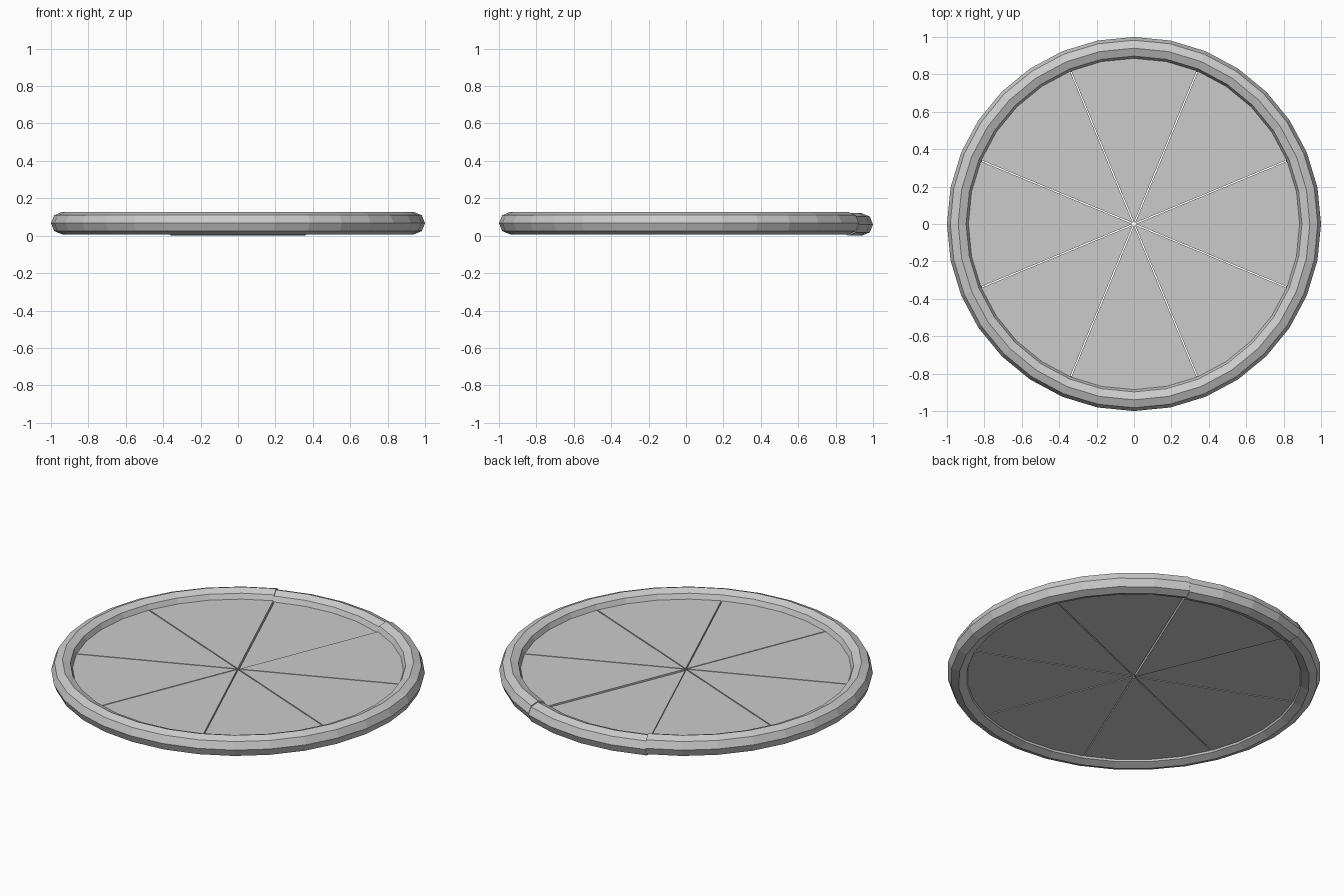
import bpy
import bmesh
import math
from mathutils import Vector

STEP = math.tau / 32      # rim facet angle
SLICE = math.tau / 8      # angle of one floor panel
MID_Z = 0.067             # height of the rim centre line
DROP = 0.007              # the back section sits slightly lower
HALF_GAP = 0.003

old = bpy.data.objects.get("Cube")
if old:
    bpy.data.objects.remove(old, do_unlink=True)

grey = bpy.data.materials.new("plain_grey")
grey.use_nodes = True
grey.diffuse_color = (0.6, 0.6, 0.6, 1)
grey.node_tree.nodes["Principled BSDF"].inputs["Base Color"].default_value = grey.diffuse_color


def finish(name, bm):
    bmesh.ops.recalc_face_normals(bm, faces=bm.faces)
    mesh = bpy.data.meshes.new(name)
    bm.to_mesh(mesh)
    bm.free()
    mesh.materials.append(grey)
    obj = bpy.data.objects.new(name, mesh)
    bpy.context.collection.objects.link(obj)
    return obj


def rim(name, start, steps, z):
    """Octagonal tube swept along part of the circle, with capped ends."""
    bm = bmesh.new()
    rings = []
    for i in range(steps + 1):
        a = start + i * STEP
        ring = []
        for k in range(8):
            t = k * math.tau / 8
            r = 0.94 + 0.06 * math.cos(t)
            ring.append(bm.verts.new((r * math.cos(a), r * math.sin(a), z + 0.06 * math.sin(t))))
        rings.append(ring)
    for a, b in zip(rings, rings[1:]):
        for k in range(8):
            n = (k + 1) % 8
            bm.faces.new((a[k], a[n], b[n], b[k]))
    bm.faces.new(rings[0])
    bm.faces.new(rings[-1])
    return finish(name, bm)


def panel(name, middle, low, high):
    """Wedge of the floor, moved outward to leave a thin gap to its neighbours."""
    bm = bmesh.new()
    shift = Vector((math.cos(middle), math.sin(middle), 0)) * HALF_GAP / math.sin(SLICE / 2)
    points = [Vector((0, 0, low))]
    for i in range(5):
        a = middle - SLICE / 2 + i * STEP
        points.append(Vector((0.893 * math.cos(a), 0.893 * math.sin(a), low)))
    base = bm.faces.new([bm.verts.new(p + shift) for p in points])
    top = bmesh.ops.extrude_face_region(bm, geom=[base], use_keep_orig=True)["geom"]
    up = [v for v in top if isinstance(v, bmesh.types.BMVert)]
    bmesh.ops.translate(bm, verts=up, vec=(0, 0, high - low))
    return finish(name, bm)


# Rim: the long section and the lower back section
rim("rim_main", math.radians(112.5), 28, MID_Z)
rim("rim_back", math.radians(67.5), 4, MID_Z - DROP)

# Floor: eight wedge panels, the back one lowered with its rim
for i in range(8):
    z = -DROP if i == 2 else 0
    panel(f"floor_panel_{i + 1}", i * SLICE, 0.035 + z, 0.08 + z)
